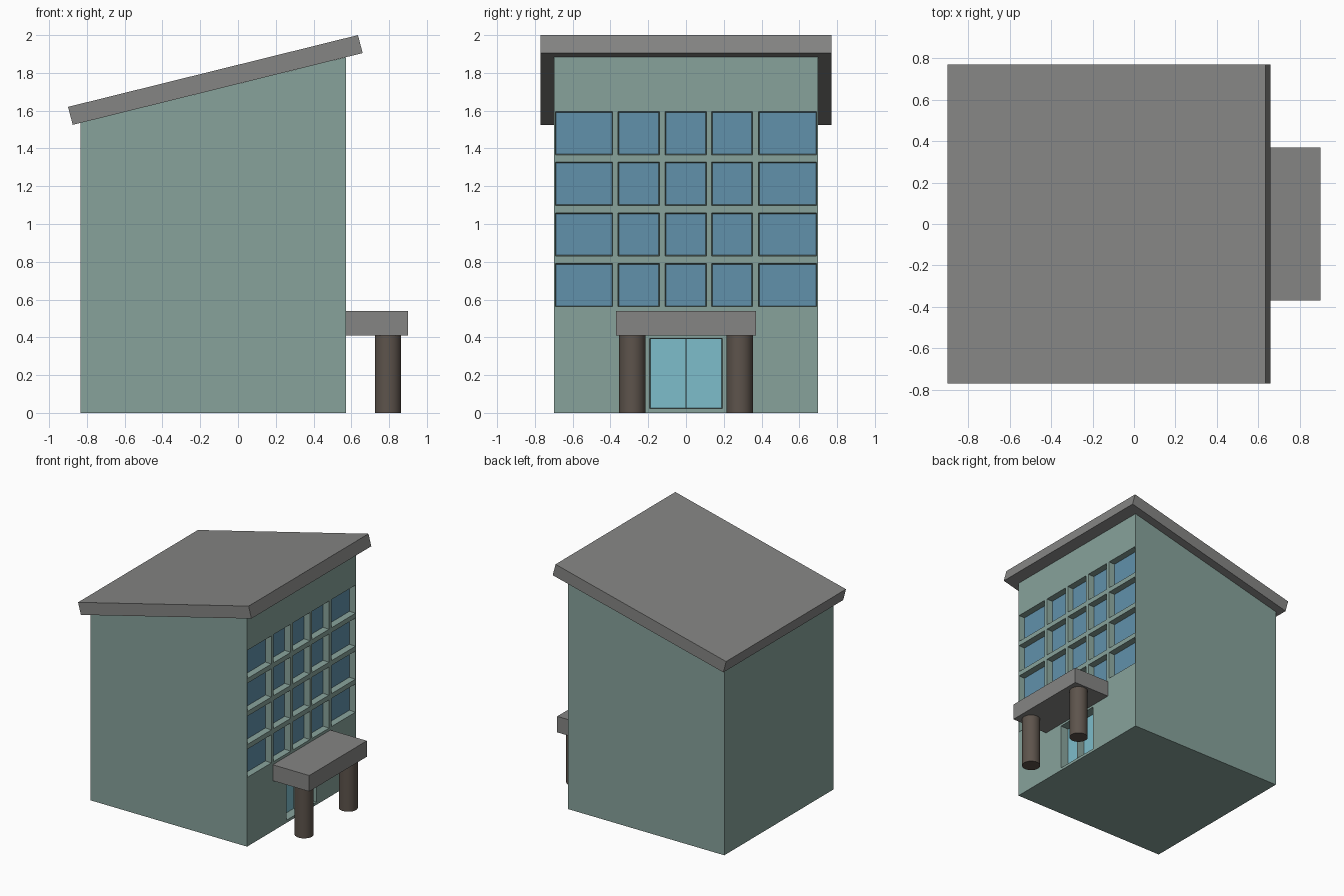
import bpy, bmesh

cube = bpy.data.objects.get("Cube")
if cube:
    bpy.data.objects.remove(cube, do_unlink=True)


def make_material(name, rgb):
    mat = bpy.data.materials.new(name)
    mat.use_nodes = True
    mat.diffuse_color = (*rgb, 1)
    mat.node_tree.nodes["Principled BSDF"].inputs["Base Color"].default_value = (*rgb, 1)
    return mat


WALL = make_material("wall green", (0.245, 0.365, 0.33))
GLASS = make_material("window blue", (0.12, 0.285, 0.41))
DOOR = make_material("door glass", (0.205, 0.51, 0.595))
ROOF = make_material("roof grey", (0.235, 0.235, 0.23))
COLUMN = make_material("column brown", (0.11, 0.088, 0.072))


def finish(name, bm, *mats):
    mesh = bpy.data.meshes.new(name)
    bm.to_mesh(mesh)
    bm.free()
    obj = bpy.data.objects.new(name, mesh)
    bpy.context.collection.objects.link(obj)
    for mat in mats:
        mesh.materials.append(mat)
    return obj


def add_prism(bm, profile, half_width):
    """Extrude a side profile (x, z) across the width."""
    face = bm.faces.new([bm.verts.new((x, -half_width, z)) for x, z in profile])
    out = bmesh.ops.extrude_face_region(bm, geom=[face])["geom"]
    verts = [v for v in out if isinstance(v, bmesh.types.BMVert)]
    bmesh.ops.translate(bm, vec=(0, 2 * half_width, 0), verts=verts)
    bmesh.ops.recalc_face_normals(bm, faces=bm.faces)


def prism(name, profile, half_width, mat):
    bm = bmesh.new()
    add_prism(bm, profile, half_width)
    return finish(name, bm, mat)


# Building body with an open facade side
FRONT, BACK, HALF = 0.572, -0.835, 0.70
HIGH, LOW = 1.883, 1.535
bm = bmesh.new()
add_prism(bm, [(BACK, 0), (FRONT, 0), (FRONT, HIGH), (BACK, LOW)], HALF)
bmesh.ops.delete(bm, geom=[f for f in bm.faces if f.normal.x > 0.9], context="FACES_ONLY")


def facade_band(ys, zs):
    """Grid of facade panels; odd cells in each direction are openings."""
    rows = [[bm.verts.new((FRONT, y, z)) for y in ys] for z in zs]
    cells = {}
    for j in range(len(zs) - 1):
        for i in range(len(ys) - 1):
            cells[i, j] = bm.faces.new((rows[j][i], rows[j][i + 1],
                                        rows[j + 1][i + 1], rows[j + 1][i]))
    return cells


def recess(faces, rim, depth, slot):
    bmesh.ops.inset_individual(bm, faces=faces, thickness=rim, depth=-depth)
    for f in faces:
        f.material_index = slot


# Entrance band, two door leaves side by side
band = facade_band([-HALF, -0.192, 0, 0.192, HALF], [0, 0.022, 0.393, 0.5])
bm.normal_update()
recess([band[1, 1], band[2, 1]], 0.004, 0.07, 2)

# Window band, five columns by four rows
ys = [-HALF, -0.692, -0.388, -0.36, -0.14, -0.11, 0.108, 0.136, 0.352, 0.384, 0.692, HALF]
zs = [0.5]
for k in range(4):
    bottom = 0.562 + k * 0.268
    zs += [bottom, bottom + 0.229]
zs.append(HIGH)
band = facade_band(ys, zs)
bm.normal_update()
recess([f for (i, j), f in band.items() if i % 2 and j % 2], 0.007, 0.05, 1)
bmesh.ops.remove_doubles(bm, verts=bm.verts, dist=0.0005)
finish("building_body", bm, WALL, GLASS, DOOR)

# Sloping roof slab
prism("roof", [(-0.9, 1.62), (-0.875, 1.525), (0.66, 1.905), (0.635, 2.0)], 0.77, ROOF)

# Entrance canopy
prism("canopy", [(FRONT, 0.41), (0.9, 0.41), (0.9, 0.54), (FRONT, 0.54)], 0.37, ROOF)

# Canopy columns
for side, y in (("left", 0.284), ("right", -0.284)):
    bpy.ops.mesh.primitive_cylinder_add(vertices=32, radius=0.07, depth=0.41,
                                        location=(0.794, y, 0.205))
    column = bpy.context.object
    column.name = "canopy_column_" + side
    column.data.materials.append(COLUMN)
    bpy.ops.object.shade_smooth_by_angle()
